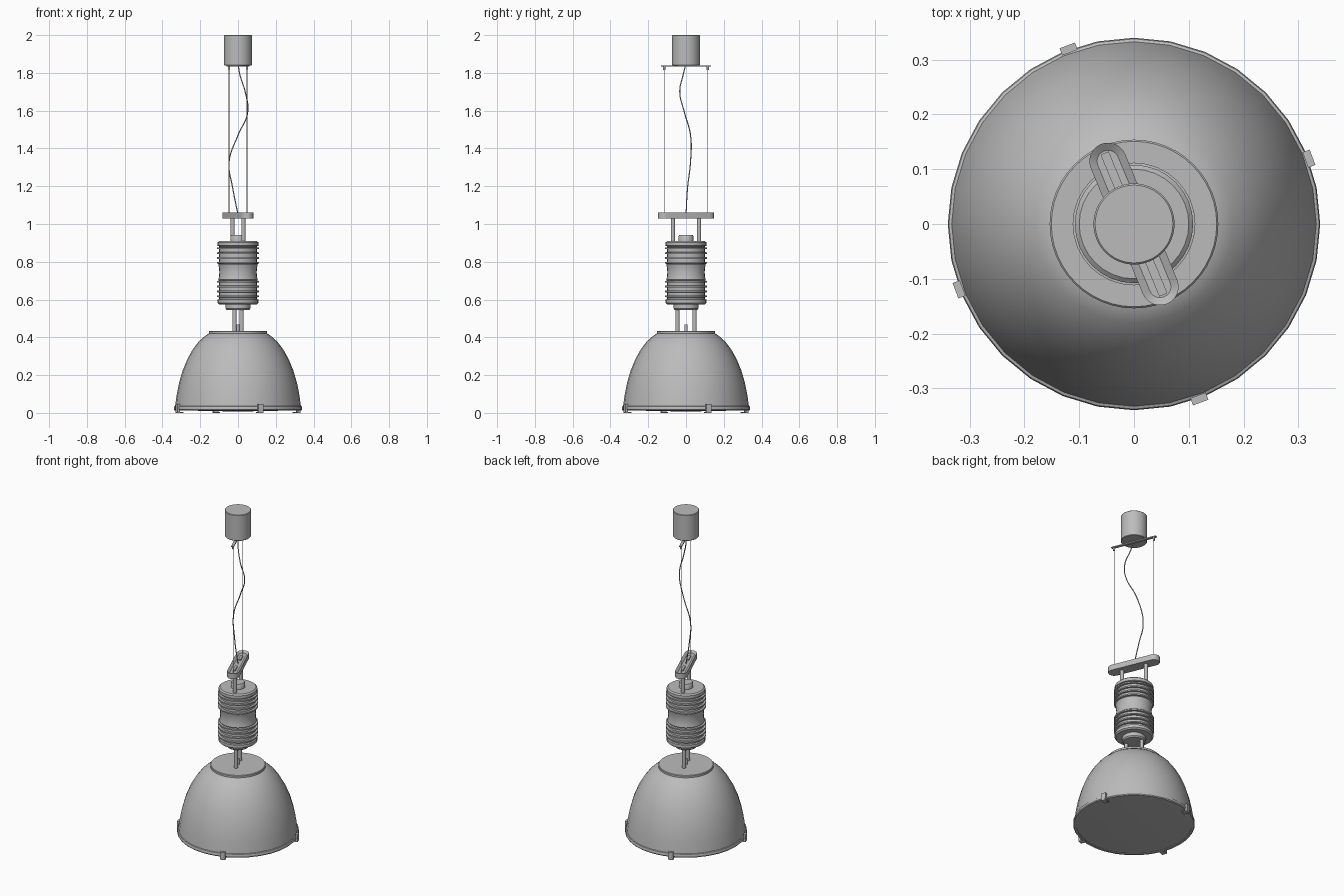
import bpy, bmesh, math
from math import cos, sin, pi, radians
from mathutils import Matrix, Vector

cube = bpy.data.objects.get("Cube")
if cube:
    bpy.data.objects.remove(cube, do_unlink=True)

grey = bpy.data.materials.new("light_grey")
grey.use_nodes = True
grey.diffuse_color = (0.5, 0.5, 0.5, 1)
grey.node_tree.nodes["Principled BSDF"].inputs["Base Color"].default_value = (0.5, 0.5, 0.5, 1)

AXIS = radians(112.5)   # direction of the crossbars seen from above
TURN = Matrix.Rotation(AXIS, 4, 'Z')


def finish(name, bm, matrix=None, angle=35):
    if matrix:
        bm.transform(matrix)
    bmesh.ops.recalc_face_normals(bm, faces=bm.faces)
    mesh = bpy.data.meshes.new(name)
    bm.to_mesh(mesh)
    bm.free()
    mesh.materials.append(grey)
    ob = bpy.data.objects.new(name, mesh)
    bpy.context.collection.objects.link(ob)
    bpy.ops.object.select_all(action='DESELECT')
    ob.select_set(True)
    bpy.context.view_layer.objects.active = ob
    bpy.ops.object.shade_smooth_by_angle(angle=radians(angle))
    return ob


def lathe(name, profile, sides=32, matrix=None):
    """Spin (radius, height) points about z."""
    bm = bmesh.new()
    verts = [bm.verts.new((r, 0, z)) for r, z in profile]
    edges = [bm.edges.new(pair) for pair in zip(verts, verts[1:])]
    bmesh.ops.spin(bm, geom=verts + edges, cent=(0, 0, 0), axis=(0, 0, 1),
                   angle=2 * pi, steps=sides)
    bmesh.ops.remove_doubles(bm, verts=bm.verts, dist=1e-5)
    return finish(name, bm, matrix)


def rod(name, radius, along, z0, z1, sides=16):
    place = TURN @ Matrix.Translation((along, 0, 0))
    return lathe(name, [(0, z0), (radius, z0), (radius, z1), (0, z1)], sides, place)


def box(name, size, centre, matrix):
    bm = bmesh.new()
    bmesh.ops.create_cube(bm, size=1)
    bm.transform(Matrix.Translation(centre) @ Matrix.Diagonal((*size, 1)))
    return finish(name, bm, matrix)


# Ceiling canopy
lathe("ceiling_canopy", [(0, 1.84), (0.071, 1.84), (0.074, 1.843), (0.074, 1.997),
                         (0.071, 2), (0, 2)], 48)

# Thin crossbar under the canopy
box("upper_crossbar", (0.28, 0.016, 0.006), (0, 0, 1.836), TURN)

# Suspension wires with their end fittings
for side, label in ((1, "back"), (-1, "front")):
    d = side * 0.125
    rod(label + "_wire", 0.0022, d, 1.04, 1.836, 8)
    rod(label + "_wire_fitting", 0.006, d, 1.815, 1.836, 12)
    rod(label + "_upper_post", 0.011, side * 0.075, 0.9, 1.04)
    rod(label + "_lower_post", 0.011, side * 0.049, 0.425, 0.56)

# Hanging power cord
path = [(0, 0, 1.05), (-0.028, 0.008, 1.19), (-0.047, 0.024, 1.33), (0, 0.024, 1.47),
        (0.051, -0.008, 1.59), (0.038, -0.033, 1.7), (0.01, -0.015, 1.79), (0, 0, 1.85)]
curve = bpy.data.curves.new("power_cord", 'CURVE')
curve.dimensions = '3D'
curve.bevel_depth = 0.003
curve.bevel_resolution = 2
spline = curve.splines.new('BEZIER')
spline.bezier_points.add(len(path) - 1)
for point, co in zip(spline.bezier_points, path):
    point.co = co
    point.handle_left_type = point.handle_right_type = 'AUTO'
curve.materials.append(grey)
bpy.context.collection.objects.link(bpy.data.objects.new("power_cord", curve))

# Lower crossbar: rounded bar with a recessed top
bm = bmesh.new()
outline = []
for end in (1, -1):
    for i in range(13):
        a = -pi / 2 + pi * i / 12
        outline.append(bm.verts.new((end * (0.124 + 0.034 * cos(a)), end * 0.034 * sin(a), 1.028)))
base = bm.faces.new(outline)
ext = bmesh.ops.extrude_face_region(bm, geom=[base], use_keep_orig=True)
top_verts = [g for g in ext["geom"] if isinstance(g, bmesh.types.BMVert)]
bmesh.ops.translate(bm, verts=top_verts, vec=(0, 0, 0.034))
bmesh.ops.recalc_face_normals(bm, faces=bm.faces)
top = max(bm.faces, key=lambda f: f.calc_center_median().z)
bmesh.ops.inset_individual(bm, faces=[top], thickness=0.014)
bmesh.ops.translate(bm, verts=top.verts, vec=(0, 0, -0.01))
finish("lower_crossbar", bm, TURN)
for side in (1, -1):
    box("crossbar_rib", (0.06, 0.014, 0.008), (side * 0.07, 0, 1.055), TURN)

# Ballast housing with cooling fins
profile = [(0, 0.575), (0.1, 0.575), (0.108, 0.582), (0.108, 0.6), (0.1, 0.603)]
for z in (0.617, 0.643, 0.669, 0.695):
    profile += [(0.1, z - 0.005), (0.112, z - 0.004), (0.112, z + 0.004), (0.1, z + 0.005)]
profile += [(0.104, 0.705), (0.1, 0.722), (0.099, 0.745), (0.1, 0.768), (0.104, 0.785)]
for z in (0.794, 0.82, 0.846, 0.872):
    profile += [(0.1, z - 0.005), (0.112, z - 0.004), (0.112, z + 0.004), (0.1, z + 0.005)]
profile += [(0.1, 0.882), (0.108, 0.885), (0.108, 0.903), (0.1, 0.91), (0, 0.91)]
lathe("ballast_housing", profile)

# Collars above and below the housing
lathe("top_collar", [(0, 0.905), (0.04, 0.905), (0.04, 0.935), (0.036, 0.941), (0, 0.941)])
lathe("bottom_collar", [(0, 0.58), (0.066, 0.58), (0.066, 0.553), (0.06, 0.546), (0, 0.546)])

# Shade: lid, bell, rim and glass
lathe("shade_lid", [(0, 0.42), (0.154, 0.42), (0.154, 0.431), (0.151, 0.434), (0, 0.434)], 48)
rod("cable_gland", 0.009, 0, 0.43, 0.467)
lathe("shade_bell", [(0.145, 0.422), (0.155, 0.42), (0.18, 0.403), (0.21, 0.375), (0.24, 0.335),
                     (0.268, 0.285), (0.293, 0.225), (0.312, 0.16), (0.325, 0.095), (0.333, 0.035)])
lathe("shade_rim", [(0.328, 0.038), (0.338, 0.034), (0.34, 0.028), (0.34, 0.018),
                    (0.336, 0.013), (0.322, 0.013), (0.322, 0.02)])
lathe("glass_cover", [(0.325, 0.016), (0.24, 0.012), (0.12, 0.009), (0, 0.008)])

# Four clips holding the glass
for i in range(4):
    turn = Matrix.Rotation(radians(20.5 + 90 * i), 4, 'Z')
    box("glass_clip", (0.014, 0.03, 0.04), (0.341, 0, 0.026), turn)
    box("glass_clip_foot", (0.035, 0.03, 0.006), (0.33, 0, 0.003), turn)
